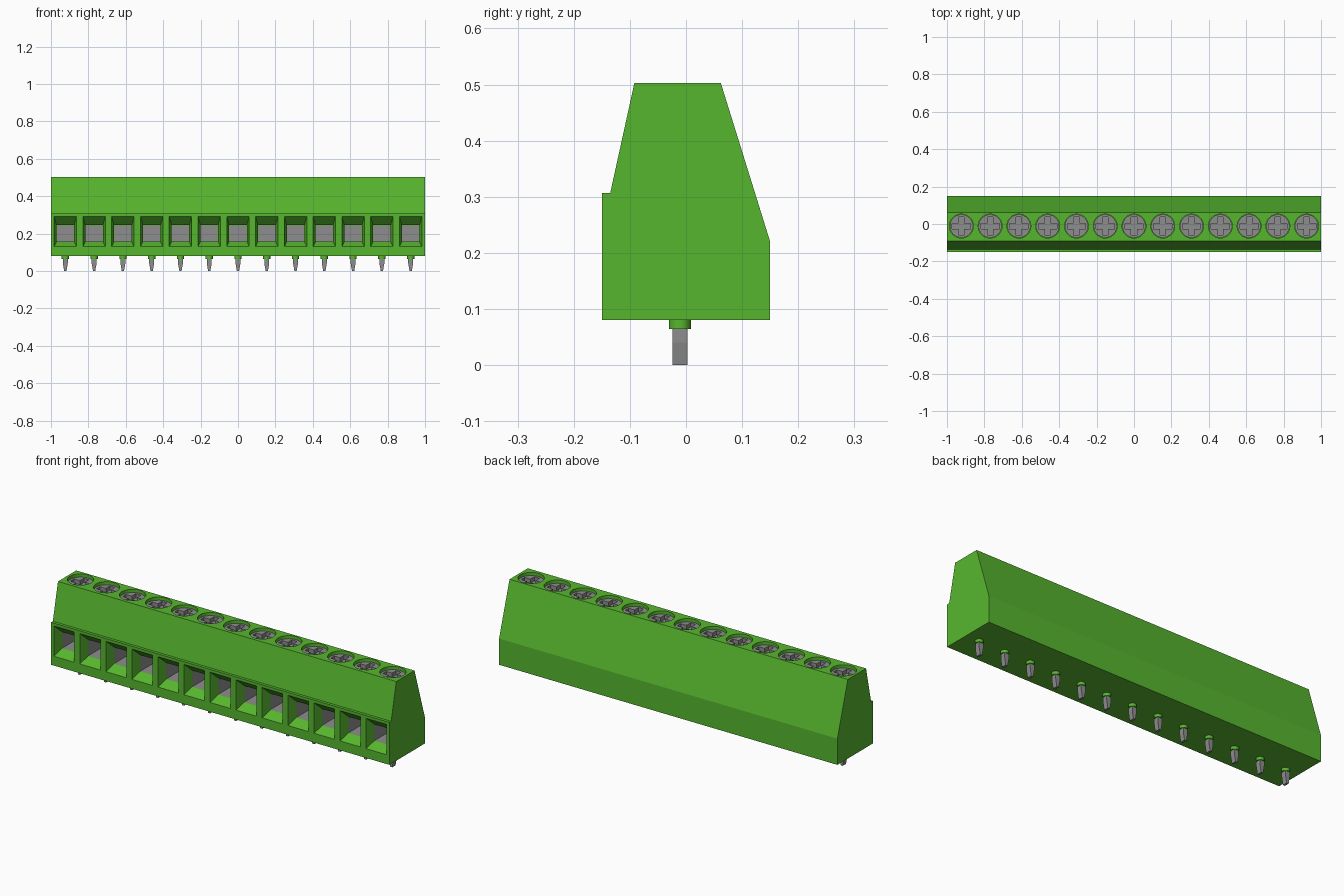
import bpy, bmesh, math

cube = bpy.data.objects.get("Cube")
if cube:
    bpy.data.objects.remove(cube, do_unlink=True)

POLES = 13
PITCH = 2 / POLES
XS = [(i - (POLES - 1) / 2) * PITCH for i in range(POLES)]
YC = -0.011  # line of screws and pins


def material(name, rgb):
    m = bpy.data.materials.new(name)
    m.use_nodes = True
    m.diffuse_color = (*rgb, 1)
    m.node_tree.nodes["Principled BSDF"].inputs["Base Color"].default_value = (*rgb, 1)
    return m


GREEN = material("green plastic", (0.095, 0.47, 0.028))
METAL = material("grey metal", (0.27, 0.27, 0.27))


def loft(bm, rings, cap_start=True, cap_end=True):
    """Join successive rings of points with quads and optional end caps."""
    vs = [[bm.verts.new(p) for p in r] for r in rings]
    for a, b in zip(vs, vs[1:]):
        for i in range(len(a)):
            j = (i + 1) % len(a)
            bm.faces.new((a[i], a[j], b[j], b[i]))
    if cap_start:
        bm.faces.new(vs[0][::-1])
    if cap_end:
        bm.faces.new(vs[-1])


def make(name, mat, build, xs=XS, inward=False):
    """Build one mesh object holding a copy of the part at every x."""
    bm = bmesh.new()
    for x in xs:
        build(bm, x)
    bmesh.ops.recalc_face_normals(bm, faces=bm.faces)
    if inward:
        bmesh.ops.reverse_faces(bm, faces=bm.faces)
    me = bpy.data.meshes.new(name)
    bm.to_mesh(me)
    bm.free()
    me.materials.append(mat)
    ob = bpy.data.objects.new(name, me)
    bpy.context.collection.objects.link(ob)
    return ob


def activate(ob):
    bpy.ops.object.select_all(action='DESELECT')
    ob.select_set(True)
    bpy.context.view_layer.objects.active = ob


def cut(target, cutter):
    activate(target)
    mod = target.modifiers.new("cut", 'BOOLEAN')
    mod.operation = 'DIFFERENCE'
    mod.solver = 'EXACT'
    mod.object = cutter
    bpy.ops.object.modifier_apply(modifier=mod.name)
    bpy.data.objects.remove(cutter, do_unlink=True)


def smooth(ob):
    activate(ob)
    bpy.ops.object.shade_smooth_by_angle(angle=math.radians(35))


def circle(x, z, r, n=32):
    return [(x + r * math.cos(2 * math.pi * i / n),
             YC + r * math.sin(2 * math.pi * i / n), z) for i in range(n)]


def cylinder(r, z0, z1):
    return lambda bm, x: loft(bm, [circle(x, z0, r), circle(x, z1, r)])


def rect(x, y, hw, z0, z1):
    return [(x - hw, y, z0), (x + hw, y, z0), (x + hw, y, z1), (x - hw, y, z1)]


# Housing: side profile swept along x
PROFILE = [(-0.15, 0.08), (0.15, 0.08), (0.15, 0.22), (0.062, 0.503),
           (-0.092, 0.503), (-0.135, 0.307), (-0.15, 0.307)]
housing = make("housing", GREEN, lambda bm, _: loft(
    bm, [[(x, y, z) for y, z in PROFILE] for x in (-1, 1)]), xs=[0])

# Funnel-shaped wire entries with a straight pocket behind
cut(housing, make("entry_cutter", GREEN, lambda bm, x: loft(bm, [
    rect(x, -0.17, 0.060, 0.130, 0.292),
    rect(x, -0.15, 0.060, 0.130, 0.292),
    rect(x, -0.10, 0.047, 0.157, 0.245),
    rect(x, 0.05, 0.047, 0.157, 0.245)])))

# Round wells for the screws
cut(housing, make("well_cutter", GREEN, cylinder(0.064, 0.44, 0.55)))

# Metal clamp linings inside the pockets
make("clamp_lining", METAL, lambda bm, x: loft(bm, [
    rect(x, -0.099, 0.0455, 0.1585, 0.2435),
    rect(x, 0.048, 0.0455, 0.1585, 0.2435)], cap_start=False), inward=True)

# Screws with cross slots
screws = make("screws", METAL, cylinder(0.062, 0.435, 0.487))


def cross(bm, x):
    a, b = 0.015, 0.049
    pts = [(a, a), (a, b), (-a, b), (-a, a), (-b, a), (-b, -a),
           (-a, -a), (-a, -b), (a, -b), (a, -a), (b, -a), (b, a)]
    loft(bm, [[(x + u, YC + v, z) for u, v in pts] for z in (0.465, 0.52)])


cut(screws, make("slot_cutter", METAL, cross))
smooth(screws)

# Collars under the housing
smooth(make("pin_collars", GREEN, cylinder(0.0195, 0.064, 0.082)))

# Flat solder pins, tapered towards the tip
PIN = [(-0.013, 0.066), (-0.013, 0.04), (-0.006, 0.0),
       (0.006, 0.0), (0.013, 0.04), (0.013, 0.066)]
make("solder_pins", METAL, lambda bm, x: loft(
    bm, [[(x + u, y, z) for u, z in PIN] for y in (-0.024, 0.003)]))
